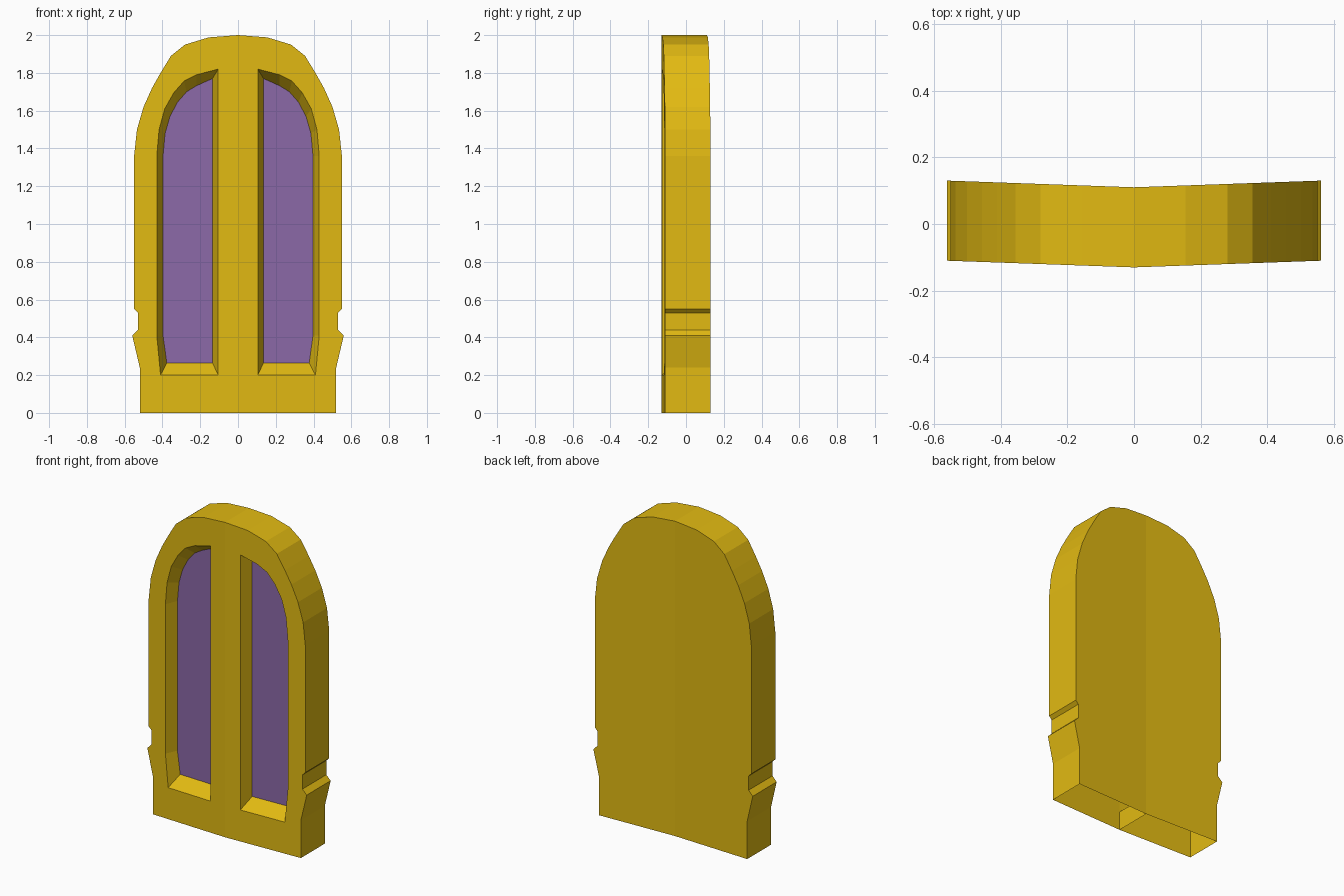
import bpy, bmesh

if "Cube" in bpy.data.objects:
    bpy.data.objects.remove(bpy.data.objects["Cube"])

def material(name, rgb):
    m = bpy.data.materials.new(name)
    m.diffuse_color = (*rgb, 1)
    m.use_nodes = True
    m.node_tree.nodes["Principled BSDF"].inputs["Base Color"].default_value = m.diffuse_color
    return m

gold = material("gold", (0.76, 0.49, 0.006))
purple = material("purple", (0.26, 0.14, 0.39))

# right-hand half profiles (x, z)
OUTER = [(0, 0), (.52, 0), (.52, .24), (.56, .41), (.53, .44), (.53, .53), (.55, .55),
         (.55, 1.36), (.535, 1.5), (.5, 1.62), (.455, 1.72), (.41, 1.8), (.355, 1.89),
         (.28, 1.95), (.155, 1.988), (0, 2)]
RIM = [(.105, .2), (.41, .2), (.43, .41), (.43, 1.36), (.418, 1.5), (.388, 1.61),
       (.34, 1.695), (.285, 1.757), (.22, 1.79), (.105, 1.82)]
PANE = [(.135, .265), (.377, .265), (.397, .41), (.397, 1.36), (.386, 1.48), (.36, 1.57),
        (.32, 1.645), (.272, 1.7), (.22, 1.732), (.135, 1.77)]
FRONT, BACK, GLASS = -.13, .11, -.055

def ring(bm, pts, y):
    # the whole window is bent slightly back towards its sides
    return [bm.verts.new((x, y + .02 * x / .56, z)) for x, z in pts]

def loop_edges(bm, vs):
    out = []
    for a, b in zip(vs, vs[1:] + vs[:1]):
        out.append(bm.edges.get((a, b)) or bm.edges.new((a, b)))
    return out

def finish(bm, name, mat, mirror=True):
    bmesh.ops.recalc_face_normals(bm, faces=bm.faces[:])
    me = bpy.data.meshes.new(name)
    bm.to_mesh(me)
    bm.free()
    me.materials.append(mat)
    ob = bpy.data.objects.new(name, me)
    bpy.context.collection.objects.link(ob)
    if mirror:
        ob.modifiers.new("mirror", 'MIRROR').use_axis[0] = True
    return ob

# frame: pierced front, outer sides, back sheet and sloped window reveals, open below
bm = bmesh.new()
front, back = ring(bm, OUTER, FRONT), ring(bm, OUTER, BACK)
rim, inner = ring(bm, RIM, FRONT), ring(bm, PANE, GLASS)
bmesh.ops.triangle_fill(bm, use_beauty=True, edges=loop_edges(bm, front) + loop_edges(bm, rim),
                        normal=(0, -1, 0))
bm.faces.new(back[::-1])
for i in range(1, len(OUTER) - 1):
    bm.faces.new((front[i], back[i], back[i + 1], front[i + 1]))
for i in range(len(RIM)):
    j = (i + 1) % len(RIM)
    bm.faces.new((rim[i], rim[j], inner[j], inner[i]))
finish(bm, "window_frame", gold)

# glass panes
bm = bmesh.new()
bm.faces.new(ring(bm, PANE, GLASS))
ob = finish(bm, "glass_panes", purple)
for p in ob.data.polygons:
    if p.normal.y > 0:
        p.flip()

# low inner partition on the centre line
bm = bmesh.new()
bm.faces.new([bm.verts.new((0, y, z)) for y, z in
              ((FRONT, 0), (BACK, 0), (BACK, .12), (FRONT, .12))])
finish(bm, "inner_partition", gold, mirror=False)
